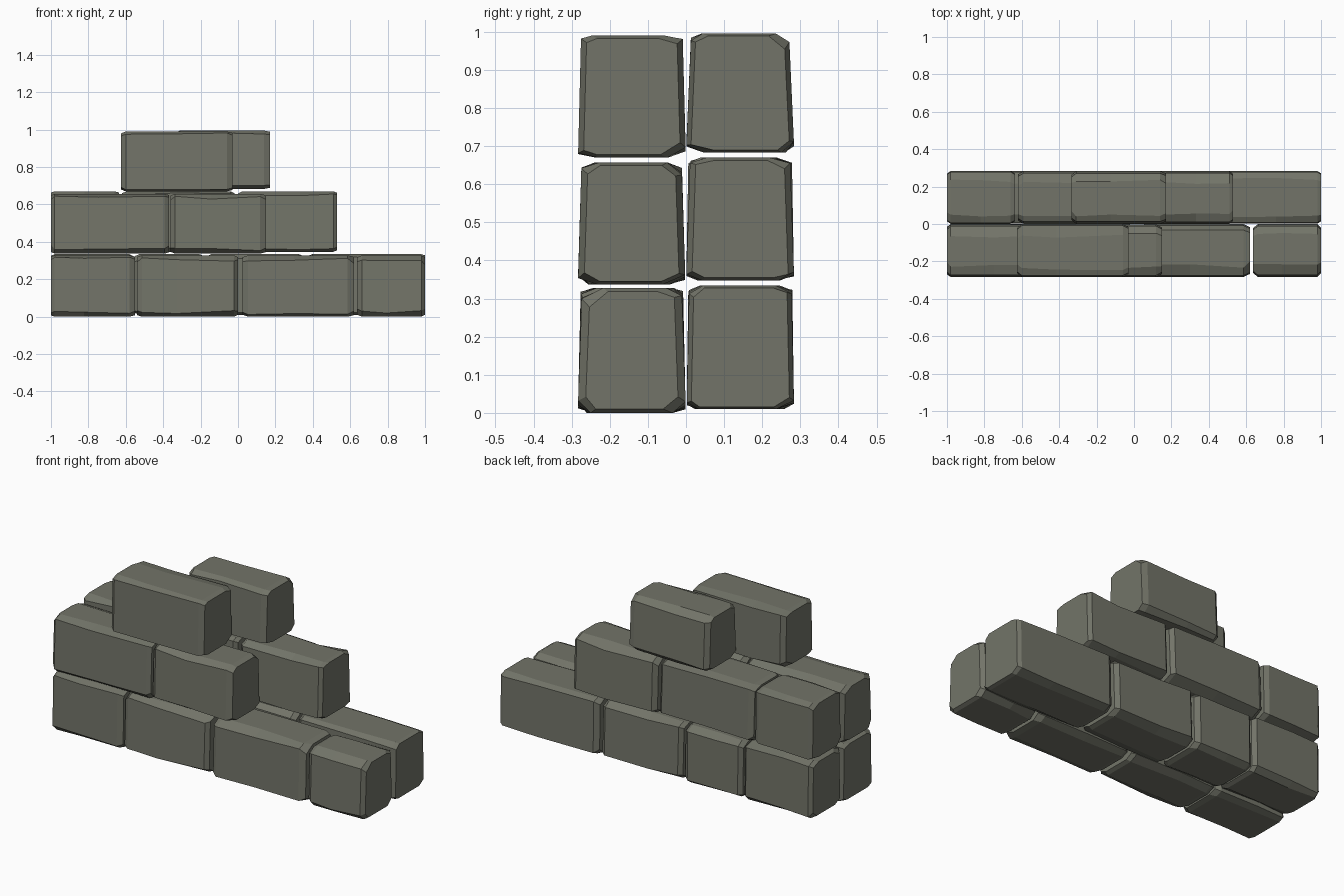
import bpy, bmesh, random

if "Cube" in bpy.data.objects:
    bpy.data.objects.remove(bpy.data.objects["Cube"])

random.seed(7)
stone_mat = bpy.data.materials.new("grey_stone")
stone_mat.diffuse_color = (0.17, 0.175, 0.14, 1)
stone_mat.use_nodes = True
stone_mat.node_tree.nodes["Principled BSDF"].inputs["Base Color"].default_value = stone_mat.diffuse_color


def section(bm, x, box, inset, cuts, lean):
    """Octagonal ring in the y-z plane; cuts holds one (y, z) chamfer per corner."""
    y0, y1, z0, z1 = box
    y0, y1, z0, z1 = y0 + inset, y1 - inset, z0 + inset * 0.5, z1 - inset * 0.5
    (ay, az), (by, bz), (cy, cz), (dy, dz) = cuts
    pts = [(y0 + ay, z0), (y1 - by, z0), (y1, z0 + bz), (y1 - lean, z1 - cz),
           (y1 - lean - cy, z1), (y0 + lean + dy, z1), (y0 + lean, z1 - dz), (y0, z0 + az)]
    return [bm.verts.new((x, y, z)) for y, z in pts]


def stone(name, x0, x1, y0, y1, z0, z1):
    bm = bmesh.new()
    box = (y0, y1, z0, z1)
    r = random.uniform
    lean = r(0.004, 0.012)
    mid = x0 + (x1 - x0) * r(0.35, 0.65)
    # outer wall ends are dressed flatter than the inner joints
    cl = 0.02 if x0 < -0.99 else r(0.02, 0.035)
    cr = 0.02 if x1 > 0.99 else r(0.02, 0.035)
    base = [(r(0.025, 0.055), r(0.012, 0.028)) for _ in range(4)]
    rings = []
    for x, inset in ((x0, r(0.012, 0.022)), (x0 + cl, 0), (mid, 0),
                     (x1 - cr, 0), (x1, r(0.012, 0.022))):
        cuts = [(a * r(0.8, 1.25), b * r(0.6, 1.5)) for a, b in base]
        rings.append(section(bm, x, box, inset, cuts, lean))
    for a, b in zip(rings, rings[1:]):
        for i in range(8):
            j = (i + 1) % 8
            bm.faces.new((a[i], a[j], b[j], b[i]))
    bm.faces.new(rings[0])
    bm.faces.new(rings[-1][::-1])
    bmesh.ops.recalc_face_normals(bm, faces=bm.faces)
    mesh = bpy.data.meshes.new(name)
    bm.to_mesh(mesh)
    bm.free()
    mesh.materials.append(stone_mat)
    bpy.context.collection.objects.link(bpy.data.objects.new(name, mesh))


# Each course: name, y range, z range, x spans of its stones
courses = [
    ("front_bottom", -0.283, -0.001, 0.0, 0.328,
     [(-1, -0.55), (-0.54, 0.0), (0.025, 0.62), (0.637, 1)]),
    ("front_middle", -0.283, -0.002, 0.337, 0.657, [(-1, -0.37), (-0.36, 0.15)]),
    ("front_top", -0.283, -0.001, 0.67, 0.99, [(-0.625, -0.03)]),
    ("back_bottom", 0.002, 0.283, 0.01, 0.334,
     [(-1, -0.56), (-0.55, -0.18), (-0.165, 0.35), (0.37, 1)]),
    ("back_middle", 0.001, 0.283, 0.347, 0.67,
     [(-1, -0.635), (-0.62, -0.02), (0.0, 0.53)]),
    ("back_top", 0.001, 0.283, 0.683, 0.995, [(-0.335, 0.172)]),
]
for name, y0, y1, z0, z1, spans in courses:
    for n, (x0, x1) in enumerate(spans, 1):
        stone(f"{name}_stone_{n}", x0, x1, y0, y1, z0, z1)
